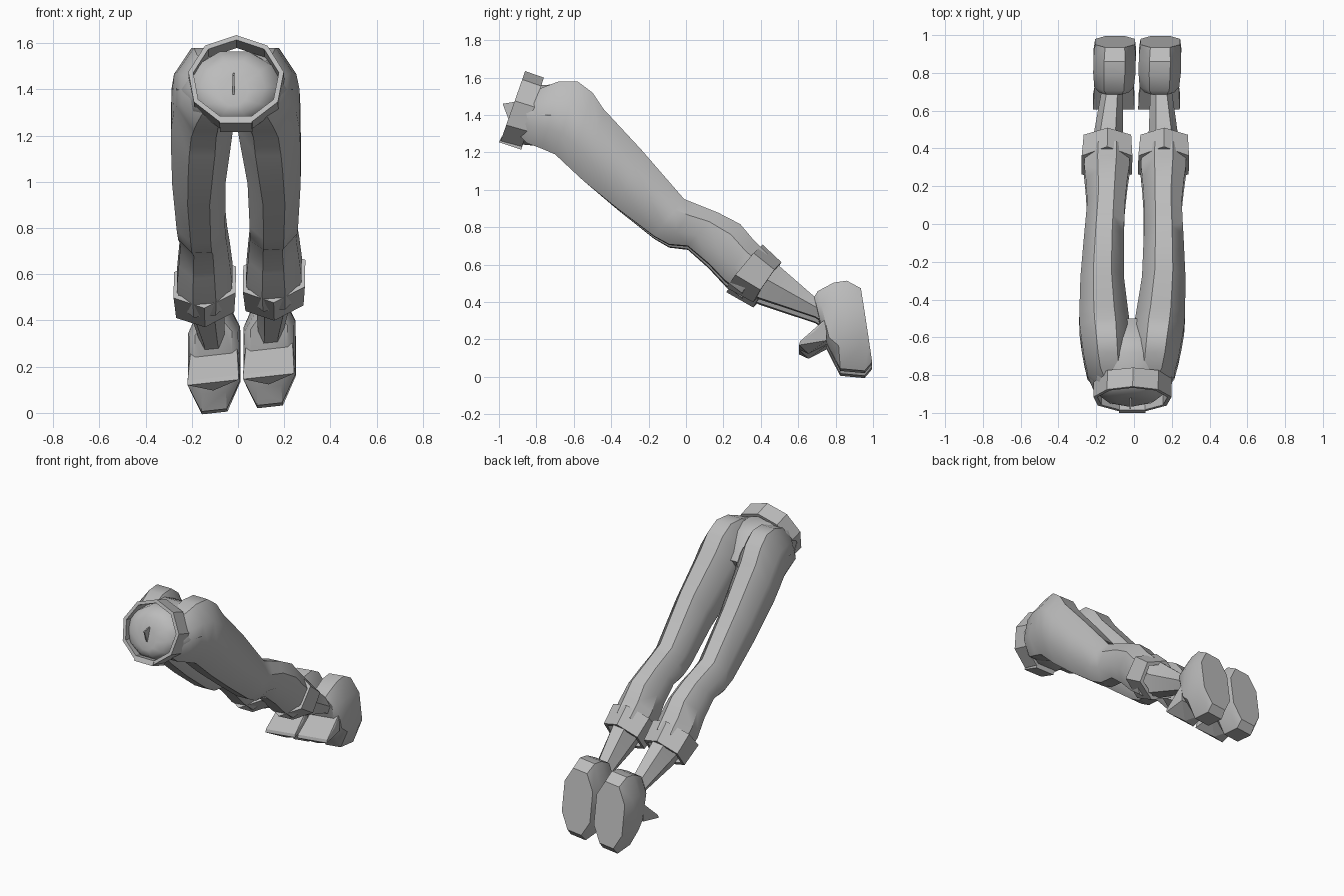
import bpy
import bmesh
import math
from mathutils import Vector

# Remove the default cube
default_cube = bpy.data.objects.get("Cube")
if default_cube:
    bpy.data.objects.remove(default_cube, do_unlink=True)

# One plain grey for everything
grey = bpy.data.materials.new("plain_grey")
grey.use_nodes = True
grey_value = (0.5, 0.5, 0.5, 1)
grey.diffuse_color = grey_value
grey.node_tree.nodes["Principled BSDF"].inputs["Base Color"].default_value = grey_value


def lean(x, y, z):
    """Slight twist of the whole pose, lifting the left foot."""
    lift = min(1, max(0, y + 0.5))
    return Vector((x + 0.02 * y, y, z + 0.11 * x * lift))


def finish(name, bm, angle):
    """Turn a bmesh into a shaded, coloured object."""
    bmesh.ops.recalc_face_normals(bm, faces=bm.faces)
    mesh = bpy.data.meshes.new(name)
    bm.to_mesh(mesh)
    bm.free()
    mesh.materials.append(grey)
    obj = bpy.data.objects.new(name, mesh)
    bpy.context.collection.objects.link(obj)
    bpy.ops.object.select_all(action="DESELECT")
    obj.select_set(True)
    bpy.context.view_layer.objects.active = obj
    bpy.ops.object.shade_smooth_by_angle(angle=math.radians(angle))


def soften(value, power):
    return math.copysign(abs(value) ** power, value)


def section(bm, row, side, sides, half_step, power):
    """One ring spanning an upper and a lower (y, z) point."""
    upper_y, upper_z, lower_y, lower_z, centre, half_width = row
    turn = 0.5 if half_step else 0
    fit = math.cos(math.pi / sides) ** power if half_step else 1
    verts = []
    for i in range(sides):
        a = math.tau * (i + turn) / sides
        across = soften(math.sin(a), power) / fit
        along = soften(math.cos(a), power) / fit
        x = side * (centre + half_width * across)
        y = (upper_y + lower_y + along * (upper_y - lower_y)) / 2
        z = (upper_z + lower_z + along * (upper_z - lower_z)) / 2
        verts.append(bm.verts.new(lean(x, y, z)))
    return verts


def loft(name, rows, side=1, sides=8, half_step=True, power=1, closed=False, angle=30):
    """Skin a row of sections; closed joins last to first as a hollow band."""
    bm = bmesh.new()
    rings = [section(bm, row, side, sides, half_step, power) for row in rows]
    pairs = list(zip(rings, rings[1:]))
    if closed:
        pairs.append((rings[-1], rings[0]))
    else:
        bm.faces.new(rings[0])
        bm.faces.new(rings[-1])
    for a, b in pairs:
        for i in range(sides):
            j = (i + 1) % sides
            bm.faces.new((a[i], a[j], b[j], b[i]))
    finish(name, bm, angle)


def band(name, front, back, wall, **options):
    """Hollow band with a given wall thickness."""
    def shrink(row):
        top, bottom = Vector(row[:2]), Vector(row[2:4])
        step = (bottom - top).normalized() * wall
        return (*(top + step), *(bottom - step), row[4], row[5] - wall)
    rows = [front, back, shrink(back), shrink(front)]
    loft(name, rows, closed=True, angle=20, **options)


def wedge(name, profile, tips=(), side=1, centre=0):
    """Convex solid from (half width, y, z) pairs and single middle points."""
    bm = bmesh.new()
    points = [(s * w, y, z) for w, y, z in profile for s in (-1, 1)]
    points += [(0, y, z) for y, z in tips]
    for x, y, z in points:
        bm.verts.new(lean(side * centre + x, y, z))
    bmesh.ops.convex_hull(bm, input=bm.verts)
    finish(name, bm, 20)


# Pelvis with a domed waist
loft("pelvis", [
    (-0.925, 1.45, -0.965, 1.33, 0, 0.06),
    (-0.90, 1.52, -0.96, 1.295, 0, 0.13),
    (-0.84, 1.565, -0.93, 1.265, 0, 0.185),
    (-0.77, 1.56, -0.86, 1.24, 0, 0.215),
    (-0.68, 1.565, -0.77, 1.235, 0, 0.24),
    (-0.60, 1.53, -0.68, 1.235, 0, 0.22),
    (-0.50, 1.38, -0.58, 1.25, 0, 0.11),
], sides=10, angle=45)

# Belt, buckle and front flap
band("belt", (-0.86, 1.635, -0.995, 1.25, 0.01, 0.21),
     (-0.76, 1.60, -0.88, 1.22, 0.01, 0.21), 0.022, sides=9, half_step=False)
loft("belt_buckle", [
    (-0.985, 1.285, -1.0, 1.255, 0.01, 0.07),
    (-0.87, 1.25, -0.88, 1.215, 0.01, 0.07),
], sides=4)
wedge("front_flap", [
    (0.004, -0.98, 1.46), (0.004, -0.92, 1.47),
    (0.004, -0.93, 1.36), (0.004, -0.95, 1.38),
])

for label, side in (("left", 1), ("right", -1)):
    # Trouser leg, rounded into the hip and bent a little at the knee
    loft(label + "_trouser_leg", [
        (-0.83, 1.52, -0.90, 1.30, 0.10, 0.08),
        (-0.76, 1.55, -0.85, 1.25, 0.115, 0.115),
        (-0.68, 1.58, -0.77, 1.22, 0.125, 0.125),
        (-0.58, 1.58, -0.70, 1.19, 0.135, 0.13),
        (-0.50, 1.52, -0.62, 1.115, 0.143, 0.134),
        (-0.44, 1.43, -0.55, 1.05, 0.15, 0.13),
        (-0.24, 1.21, -0.37, 0.90, 0.163, 0.115),
        (-0.01, 0.94, -0.17, 0.745, 0.158, 0.105),
        (0.05, 0.915, -0.09, 0.70, 0.155, 0.103),
        (0.17, 0.865, 0.01, 0.69, 0.15, 0.10),
        (0.29, 0.80, 0.12, 0.595, 0.15, 0.11),
        (0.36, 0.715, 0.21, 0.50, 0.15, 0.12),
        (0.44, 0.635, 0.30, 0.43, 0.15, 0.115),
    ], side, angle=40)

    # Turned-up cuff
    band(label + "_cuff", (0.41, 0.692, 0.215, 0.465, 0.15, 0.155),
         (0.51, 0.597, 0.36, 0.385, 0.15, 0.145), 0.025,
         side=side, sides=6, half_step=False)

    # Ankle
    loft(label + "_ankle", [
        (0.42, 0.64, 0.31, 0.45, 0.15, 0.085),
        (0.49, 0.58, 0.39, 0.405, 0.148, 0.07),
        (0.70, 0.40, 0.69, 0.305, 0.13, 0.05),
        (0.80, 0.36, 0.78, 0.25, 0.12, 0.06),
    ], side, sides=6)

    # Shoe, standing on its toe with the flat sole facing back
    loft(label + "_shoe", [
        (0.935, 0.455, 0.995, 0.06, 0.12, 0.105),
        (0.86, 0.495, 0.955, 0.013, 0.12, 0.112),
        (0.79, 0.485, 0.825, 0.025, 0.12, 0.112),
        (0.705, 0.44, 0.785, 0.10, 0.12, 0.105),
        (0.685, 0.41, 0.735, 0.20, 0.12, 0.08),
    ], side, power=0.8, angle=35)

    # Pointed shoe tongue
    wedge(label + "_shoe_tongue", [
        (0.10, 0.75, 0.29), (0.10, 0.75, 0.17), (0.11, 0.69, 0.22),
        (0.11, 0.61, 0.165), (0.11, 0.605, 0.145),
    ], [(0.655, 0.11)], side, 0.12)
